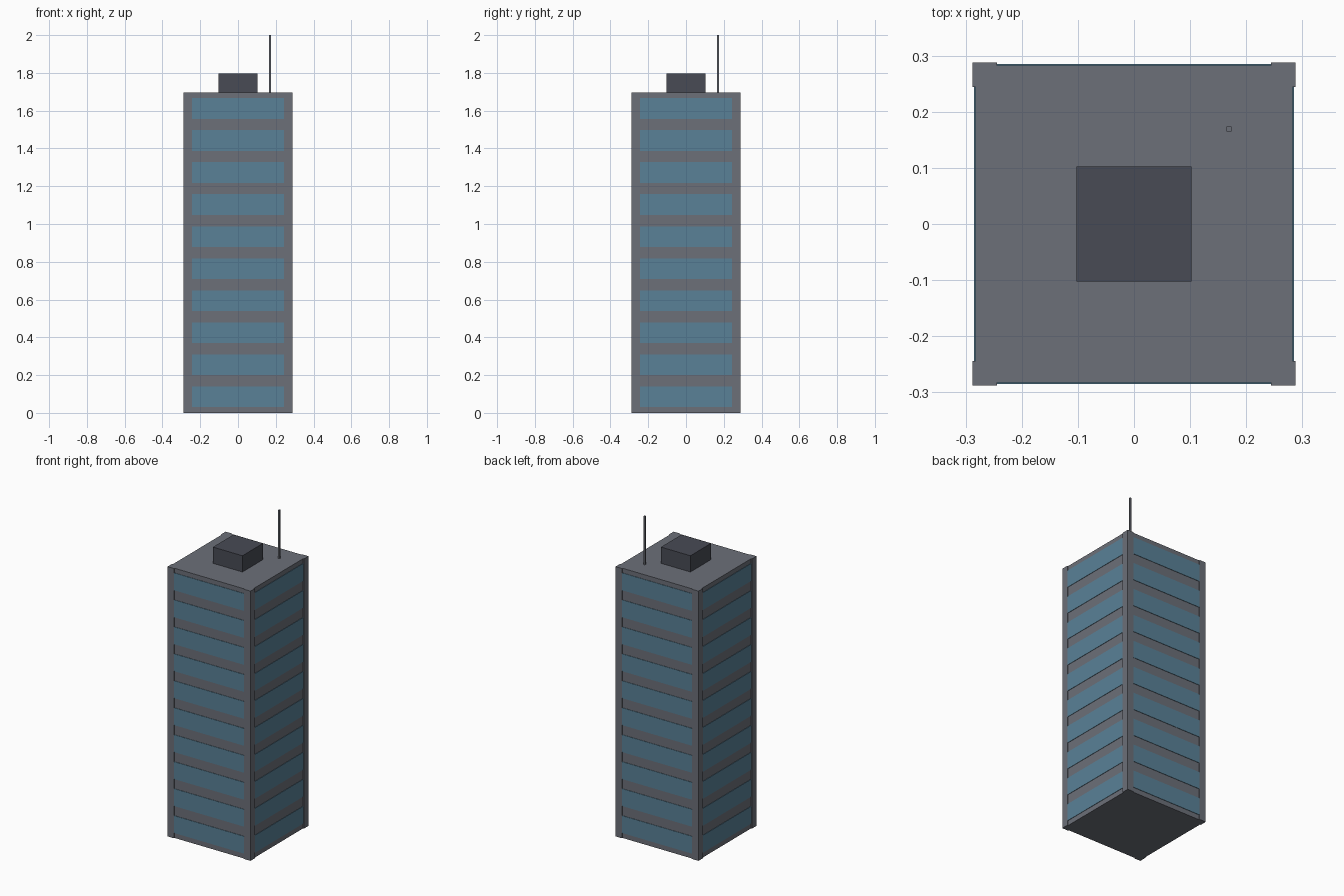
import bpy
from math import pi
from mathutils import Matrix, Vector

if "Cube" in bpy.data.objects:
    bpy.data.objects.remove(bpy.data.objects["Cube"])


def material(name, rgb):
    m = bpy.data.materials.new(name)
    m.diffuse_color = (*rgb, 1.0)
    m.use_nodes = True
    m.node_tree.nodes["Principled BSDF"].inputs["Base Color"].default_value = m.diffuse_color
    return m


CONCRETE = material("concrete", (0.15, 0.16, 0.19))
GLASS = material("glass", (0.10, 0.22, 0.31))
DARK = material("dark_metal", (0.065, 0.07, 0.09))


def box(name, centre, size, mat, turn=0.0):
    """Box of the given size, optionally swung around the tower axis."""
    bpy.ops.mesh.primitive_cube_add(size=1)
    ob = bpy.context.object
    ob.name = name
    ob.data.transform(Matrix.Rotation(turn, 4, 'Z')
                      @ Matrix.Translation(Vector(centre))
                      @ Matrix.Diagonal((*size, 1)))
    ob.data.materials.append(mat)
    return ob


H = 1.695        # roof height
HALF = 0.2825    # half width of the tower
OUT = 0.288      # outer face of the corner pillars
INNER = 0.244    # inner face of the corner pillars
FLOORS = 10

# Tower core
box("tower_body", (0, 0, H / 2), (2 * HALF, 2 * HALF, H), CONCRETE)

# Corner pillars, slightly proud of the walls
w, c = OUT - INNER, (OUT + INNER) / 2
for i in range(4):
    box(f"corner_pillar_{i + 1}", (c, c, H / 2), (w, w, H), CONCRETE, i * pi / 2)

# Window bands, one thin pane per floor on each side
for side in range(4):
    for floor in range(FLOORS):
        z = 0.086 + floor * H / FLOORS
        box(f"window_band_{side + 1}_{floor + 1}", (0, -0.2795, z),
            (2 * INNER, 0.011, 0.109), GLASS, side * pi / 2)

# Roof plant room and antenna
box("roof_plant_room", (0, 0, H + 0.051), (0.205, 0.205, 0.102), DARK)
box("antenna", (0.169, 0.169, (H + 2) / 2), (0.009, 0.009, 2 - H), CONCRETE)
